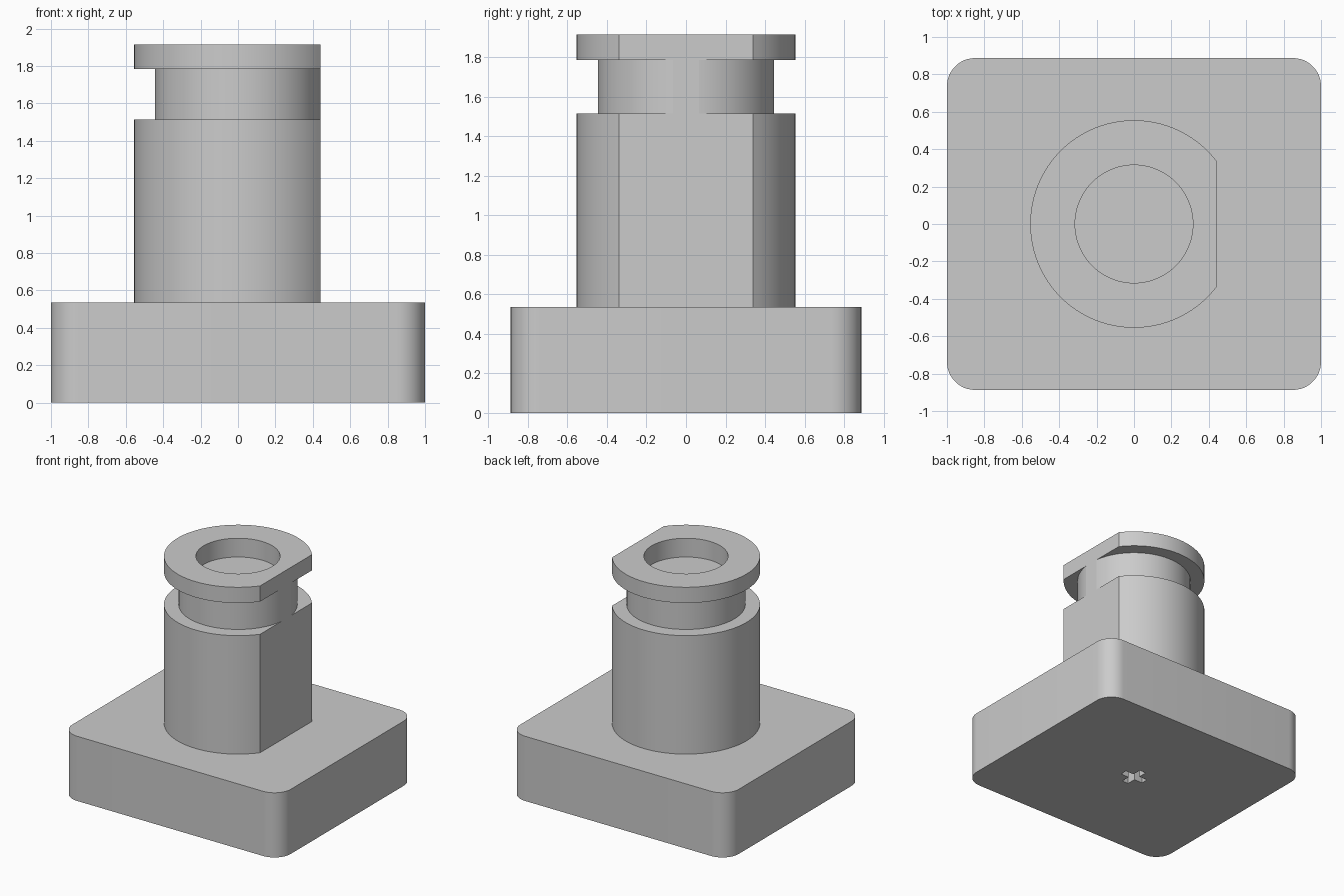
import bpy
import bmesh
from math import sin, cos, pi, radians

cube = bpy.data.objects.get("Cube")
if cube:
    bpy.data.objects.remove(cube, do_unlink=True)

grey = bpy.data.materials.new("plain_grey")
grey.use_nodes = True
grey.diffuse_color = (0.6, 0.6, 0.6, 1)
grey.node_tree.nodes["Principled BSDF"].inputs["Base Color"].default_value = (0.6, 0.6, 0.6, 1)


def finish(name, bm, hard_faces=()):
    """Shade curved sides smooth, keep corners crisp, and add the object."""
    bmesh.ops.recalc_face_normals(bm, faces=bm.faces)
    hard = set(hard_faces)
    for f in bm.faces:
        f.smooth = True
    for e in bm.edges:
        e.smooth = (e.calc_face_angle(pi) < radians(30)
                    and not hard.intersection(e.link_faces))
    mesh = bpy.data.meshes.new(name)
    bm.to_mesh(mesh)
    bm.free()
    mesh.materials.append(grey)
    obj = bpy.data.objects.new(name, mesh)
    bpy.context.collection.objects.link(obj)
    return obj


def ring(bm, points, z):
    """Closed loop of vertices and its edges at height z."""
    verts = [bm.verts.new((x, y, z)) for x, y in points]
    return verts, [bm.edges.new((verts[i - 1], v)) for i, v in enumerate(verts)]


def walls(bm, low, high):
    for i in range(len(low)):
        bm.faces.new((low[i - 1], low[i], high[i], high[i - 1]))


# Base block: rounded rectangle with a small cross socket underneath
HX, HY, R, STEPS = 1.0, 0.887, 0.15, 12
outline = []
for k, (sx, sy) in enumerate([(1, 1), (-1, 1), (-1, -1), (1, -1)]):
    for i in range(STEPS + 1):
        a = (k + i / STEPS) * pi / 2
        outline.append((sx * (HX - R) + R * cos(a), sy * (HY - R) + R * sin(a)))

ARM, HALF = 0.108, 0.03
cross = []
for k in range(4):
    c, s = round(cos(k * pi / 2)), round(sin(k * pi / 2))
    for x, y in [(ARM, -HALF), (ARM, HALF), (HALF, HALF)]:
        cross.append((c * x - s * y, s * x + c * y))

BASE_TOP = 0.535
bm = bmesh.new()
low, low_edges = ring(bm, outline, 0)
high, _ = ring(bm, outline, BASE_TOP)
mouth, mouth_edges = ring(bm, cross, 0)
floor, _ = ring(bm, cross, 0.1)
bmesh.ops.triangle_fill(bm, edges=low_edges + mouth_edges, use_beauty=True)
walls(bm, low, high)
walls(bm, mouth, floor)
bm.faces.new(high)
bm.faces.new(floor)
finish("base_block", bm)

# Post: lathed body, neck groove and collar with a round recess on top
profile = [(0, 0.5), (0.555, 0.5), (0.555, 1.515), (0.445, 1.515), (0.445, 1.785),
           (0.555, 1.785), (0.555, 1.915), (0.315, 1.915), (0.315, 1.76), (0, 1.76)]
bm = bmesh.new()
verts = [bm.verts.new((r, 0, z)) for r, z in profile]
edges = [bm.edges.new(pair) for pair in zip(verts, verts[1:])]
bmesh.ops.spin(bm, geom=verts + edges, cent=(0, 0, 0), axis=(0, 0, 1),
               angle=2 * pi, steps=96)
bmesh.ops.remove_doubles(bm, verts=bm.verts, dist=0.0005)

# Flat cut along the left side of the post
bmesh.ops.bisect_plane(bm, geom=bm.verts[:] + bm.edges[:] + bm.faces[:],
                       plane_co=(0.44, 0, 0), plane_no=(1, 0, 0), clear_outer=True)
rim = [e for e in bm.edges if e.is_boundary]
flat = bmesh.ops.holes_fill(bm, edges=rim, sides=0)["faces"]
finish("post", bm, flat)
